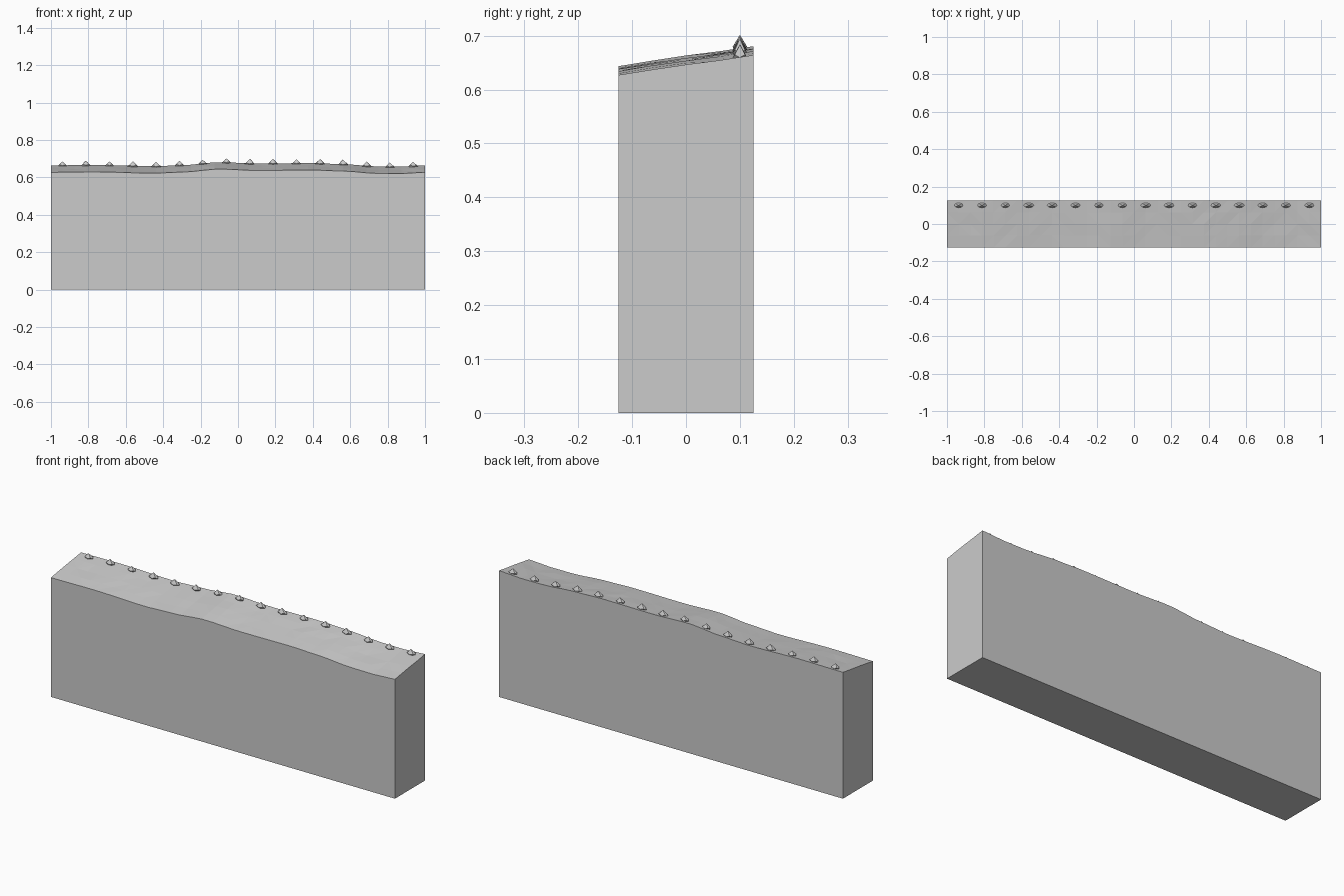
import bpy, bmesh, math, random
from mathutils import noise, Vector

if "Cube" in bpy.data.objects:
    bpy.data.objects.remove(bpy.data.objects["Cube"])

random.seed(4)
HALF_X, HALF_Y = 1.0, 0.125
NX, NY = 32, 4

# heights along the front top edge
PROFILE = [(-1, .627), (-.75, .629), (-.45, .622), (-.3, .628), (-.1, .644), (.1, .637),
           (.4, .639), (.55, .634), (.75, .621), (.87, .620), (1, .627)]


def edge_height(x):
    for (x0, z0), (x1, z1) in zip(PROFILE, PROFILE[1:]):
        if x <= x1:
            t = (x - x0) / (x1 - x0)
            return z0 + (z1 - z0) * t * t * (3 - 2 * t)
    return PROFILE[-1][1]


def ground(x, y):
    bump = noise.noise(Vector((x * 9, y * 14, 2.3))) * .0025
    if abs(y) > HALF_Y - .01:
        bump = 0
    return edge_height(x) + (y + HALF_Y) * .148 + bump


def material(name, value):
    m = bpy.data.materials.new(name)
    m.diffuse_color = (value, value, value, 1)
    m.use_nodes = True
    m.node_tree.nodes["Principled BSDF"].inputs["Base Color"].default_value = m.diffuse_color
    return m


grey = material("plain grey", .60)


def add_object(name, bm):
    bmesh.ops.recalc_face_normals(bm, faces=bm.faces)
    me = bpy.data.meshes.new(name)
    bm.to_mesh(me)
    bm.free()
    me.materials.append(grey)
    ob = bpy.data.objects.new(name, me)
    bpy.context.collection.objects.link(ob)
    return ob


# solid block with an uneven, sloping top
bm = bmesh.new()
bmesh.ops.create_grid(bm, x_segments=NX, y_segments=NY, size=1)
for v in bm.verts:
    v.co.x *= HALF_X
    v.co.y *= HALF_Y
    v.co.z = ground(v.co.x, v.co.y)
bmesh.ops.triangulate(bm, faces=bm.faces[:])
rim = [e for e in bm.edges if e.is_boundary]
skirt = bmesh.ops.extrude_edge_only(bm, edges=rim)["geom"]
for v in skirt:
    if isinstance(v, bmesh.types.BMVert):
        v.co.z = 0
bmesh.ops.holes_fill(bm, edges=[e for e in bm.edges if e.is_boundary], sides=0)
add_object("ground_block", bm)

# row of small pointed tufts near the back edge
for i in range(16):
    x, y = -.9375 + i * .125, .1
    z = ground(x, y)
    s = random.uniform(.85, 1.08)
    bm = bmesh.new()
    rings = []
    for rx, ry, h in ((.017, .008, -.006), (.026 * s, .0135, .004)):
        rings.append([bm.verts.new((x + rx * math.cos(k * math.pi / 4),
                                    y + ry * math.sin(k * math.pi / 4),
                                    z + h + (.003 if k % 2 else -.002)))
                      for k in range(8)])
    tip = bm.verts.new((x + random.uniform(-.003, .003), y, z + .027 * s))
    bm.faces.new(rings[0])
    for k in range(8):
        n = (k + 1) % 8
        bm.faces.new((rings[0][k], rings[0][n], rings[1][n], rings[1][k]))
        bm.faces.new((rings[1][k], rings[1][n], tip))
    add_object("tuft_%02d" % (i + 1), bm)
